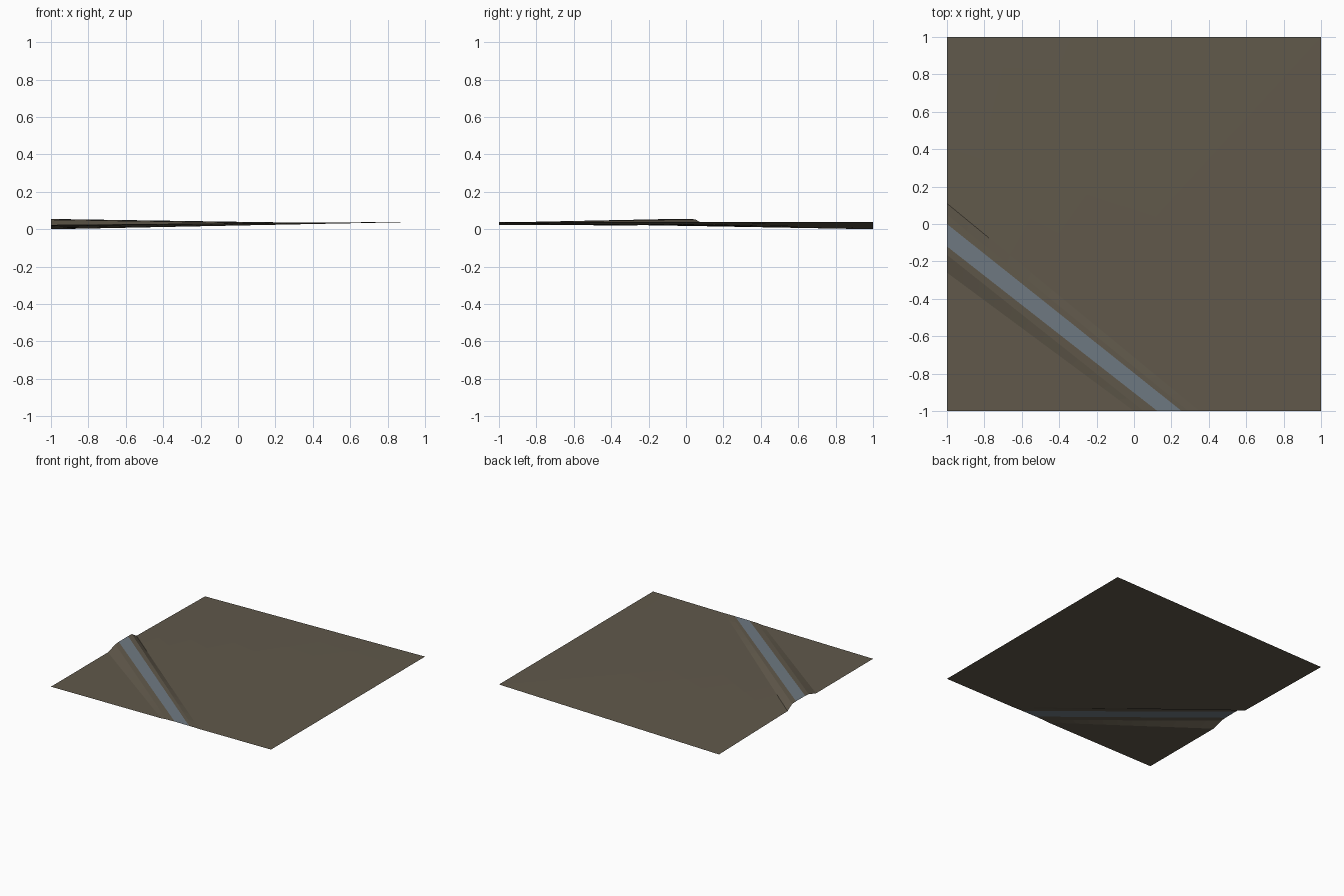
import bpy, bmesh
from mathutils import Vector

if "Cube" in bpy.data.objects:
    bpy.data.objects.remove(bpy.data.objects["Cube"])

N = 12  # stations along the road


def material(name, rgb):
    m = bpy.data.materials.new(name)
    m.diffuse_color = (*rgb, 1)
    m.use_nodes = True
    m.node_tree.nodes["Principled BSDF"].inputs["Base Color"].default_value = m.diffuse_color
    return m


earth = material("earth_brown", (0.118, 0.099, 0.070))
asphalt = material("asphalt_grey", (0.158, 0.192, 0.222))


def line(a, b):
    """Points from the left edge to the front edge."""
    a, b = Vector(a), Vector(b)
    return [a.lerp(b, i / N) for i in range(N + 1)]


def sheet(name, rows, mat):
    """Skin a list of equal-length point rows into one surface."""
    bm = bmesh.new()
    grid = [[bm.verts.new(p) for p in row] for row in rows]
    for r0, r1 in zip(grid, grid[1:]):
        for i in range(N):
            bm.faces.new((r0[i], r0[i + 1], r1[i + 1], r1[i]))
    bmesh.ops.remove_doubles(bm, verts=bm.verts, dist=1e-5)
    me = bpy.data.meshes.new(name)
    bm.to_mesh(me)
    bm.free()
    me.materials.append(mat)
    bpy.context.collection.objects.link(bpy.data.objects.new(name, me))


# Long lines of the embankment, southwest to northeast
corner = line((-1, -1, 0.022), (-1, -1, 0.022))
sw_base = line((-1, -0.26, 0.021), (0.0, -1, 0.030))
sw_top = line((-1, -0.165, 0.050), (0.05, -1, 0.034))
road_low = line((-1, -0.12, 0.054), (0.125, -1, 0.036))
road_high = line((-1, 0.0, 0.055), (0.255, -1, 0.036))
ne_top = line((-1, 0.05, 0.053), (0.29, -1, 0.036))
ne_base = line((-1, 0.11, 0.016), (0.35, -1, 0.035))

# Outer border of the large field, bent round the far corner
far = Vector((1, 1, 0.04))
nw, se = Vector((-1, 1, 0.0)), Vector((1, -1, 0.04))
border = [nw.lerp(far, 2 * i / N) if 2 * i <= N else far.lerp(se, 2 * i / N - 1)
          for i in range(N + 1)]
field = [[p.lerp(q, k / 6) for p, q in zip(ne_base, border)] for k in range(7)]

sheet("southwest_ground", [corner, sw_base], earth)
sheet("southwest_bank", [sw_base, sw_top, road_low], earth)
sheet("road", [road_low, road_high], asphalt)
sheet("northeast_bank", [road_high, ne_top, ne_base], earth)
sheet("northeast_field", field, earth)
